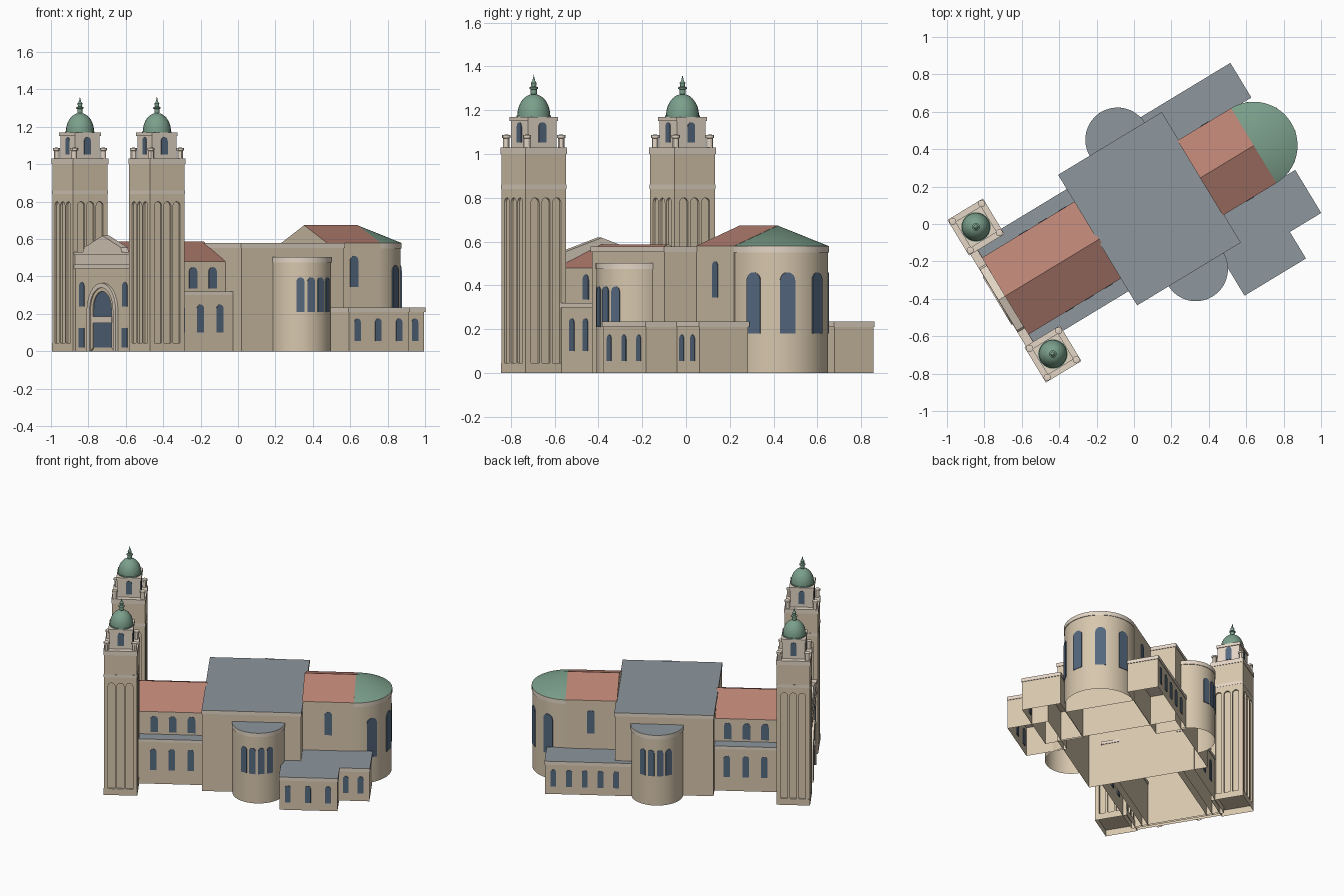
import bpy, bmesh
from math import sin, cos, pi, radians
from mathutils import Matrix, Vector

if "Cube" in bpy.data.objects:
    bpy.data.objects.remove(bpy.data.objects["Cube"])

# Church axis is turned about 31 degrees; local x = towards apse, local y = left side
WORLD = Matrix.Rotation(radians(31.2), 4, 'Z') @ Matrix.Translation((0, 0.027, 0))


def material(name, rgb):
    m = bpy.data.materials.new(name)
    m.diffuse_color = (*rgb, 1)
    m.use_nodes = True
    m.node_tree.nodes["Principled BSDF"].inputs["Base Color"].default_value = m.diffuse_color
    return m


WALL = material("stone", (0.68, 0.57, 0.42))
TRIM = material("trim_stone", (0.77, 0.67, 0.56))
RED = material("red_tile", (0.48, 0.22, 0.17))
GREY = material("grey_roof", (0.27, 0.31, 0.34))
GREEN = material("green_copper", (0.20, 0.35, 0.26))
GLASS = material("window_glass", (0.09, 0.14, 0.21))


def finish(name, bm, mat, top=None, smooth=False):
    """Colour upward faces, open the underside at ground level, place in the world."""
    bmesh.ops.recalc_face_normals(bm, faces=bm.faces)
    bm.normal_update()
    if top:
        for f in bm.faces:
            f.material_index = int(f.normal.z > 0.2)
    under = [f for f in bm.faces if f.normal.z < -0.9 and abs(f.calc_center_median().z) < 1e-4]
    bmesh.ops.delete(bm, geom=under, context='FACES')
    bm.transform(WORLD)
    me = bpy.data.meshes.new(name)
    bm.to_mesh(me)
    bm.free()
    me.materials.append(mat)
    if top:
        me.materials.append(top)
    if smooth:
        me.shade_smooth()
        me.set_sharp_from_angle(angle=radians(30))
    ob = bpy.data.objects.new(name, me)
    bpy.context.collection.objects.link(ob)
    return ob


def prism(name, pts, depth, mat, frame=Matrix(), top=None, smooth=False):
    bm = bmesh.new()
    face = bm.faces.new([bm.verts.new((x, y, 0)) for x, y in pts])
    ext = bmesh.ops.extrude_face_region(bm, geom=[face])['geom']
    bmesh.ops.translate(bm, vec=(0, 0, depth), verts=[v for v in ext if isinstance(v, bmesh.types.BMVert)])
    bm.transform(frame)
    return finish(name, bm, mat, top, smooth)


def box(name, x0, x1, y0, y1, z0, z1, mat=WALL, top=None):
    pts = [(x0, y0), (x1, y0), (x1, y1), (x0, y1)]
    return prism(name, pts, z1 - z0, mat, Matrix.Translation((0, 0, z0)), top)


def block(name, x0, x1, y0, y1, h, band=0.025):
    """Flat-roofed volume with a cornice."""
    e = 0.004
    box(name, x0, x1, y0, y1, 0, h - band)
    box(name + "_cornice", x0 - e, x1 + e, y0 - e, y1 + e, h - band, h, TRIM, GREY)


def square(name, cx, cy, half, z0, z1, mat=WALL):
    return box(name, cx - half, cx + half, cy - half, cy + half, z0, z1, mat)


def facing(deg, x, y):
    """Frame on a wall: local x sideways, y up, z outwards."""
    a = radians(deg)
    return Matrix(((-sin(a), 0, cos(a), x), (cos(a), 0, sin(a), y), (0, 1, 0, 0), (0, 0, 0, 1)))


def arch(c, w, z0, z1, n=10):
    """Round-arched outline, from bottom left over the top to bottom right."""
    r = w / 2
    arc = [(c - r * cos(pi * i / n), z1 - r + r * sin(pi * i / n)) for i in range(n + 1)]
    return [(c - r, z0)] + arc + [(c + r, z0)]


def window(name, deg, x, y, w, z0, z1):
    frame = facing(deg, x, y) @ Matrix.Translation((0, 0, -0.006))
    prism(name, arch(0, w, z0, z1), 0.009, GLASS, frame)


def round_bay(name, cx, cy, deg, r, z0, z1, mat, top=None):
    n = 32
    pts = [(cx + r * cos(radians(deg - 90 + 180 * i / n)), cy + r * sin(radians(deg - 90 + 180 * i / n)))
           for i in range(n + 1)]
    prism(name, pts, z1 - z0, mat, Matrix.Translation((0, 0, z0)), top, True)


def lathe(name, profile, cx, cy, mat, steps=24):
    bm = bmesh.new()
    vs = [bm.verts.new((cx + r, cy, z)) for r, z in profile]
    es = [bm.edges.new(p) for p in zip(vs, vs[1:])]
    bmesh.ops.spin(bm, geom=vs + es, cent=(cx, cy, 0), axis=(0, 0, 1), angle=2 * pi, steps=steps)
    bmesh.ops.remove_doubles(bm, verts=bm.verts, dist=1e-5)
    return finish(name, bm, mat, smooth=True)


def gabled(name, x0, x1, half, eave, ridge):
    pts = [(-half, 0), (half, 0), (half, eave), (0, ridge), (-half, eave)]
    prism(name, pts, x1 - x0, WALL, facing(0, x0, 0), RED)


# Main volumes
block("crossing", -0.207, 0.433, -0.404, 0.404, 0.578)
gabled("nave", -0.80, -0.2, 0.24, 0.48, 0.588)
gabled("choir", 0.43, 0.765, 0.234, 0.58, 0.674)

# Apse with half-cone roof
round_bay("apse", 0.765, 0, 0, 0.23, 0, 0.55, WALL)
round_bay("apse_cornice", 0.765, 0, 0, 0.234, 0.55, 0.579, TRIM)
lathe("apse_roof", [(0.234, 0.579), (0, 0.673)], 0.765, 0, GREEN, 48)
for a in (-60, -20, 20, 60):
    window("apse_window", a, 0.765 + 0.23 * cos(radians(a)), 0.23 * sin(radians(a)), 0.07, 0.18, 0.46)

# Parts mirrored across the axis
for s in (-1, 1):
    side = 90 * s
    block("aisle", -0.80, -0.2, min(0.2 * s, 0.315 * s), max(0.2 * s, 0.315 * s), 0.32, 0.02)
    for x in (-0.53, -0.41, -0.288):
        window("clerestory_window", side, x, 0.24 * s, 0.05, 0.335, 0.45)
        window("aisle_window", side, x, 0.315 * s, 0.043, 0.10, 0.25)
    window("choir_window", side, 0.60, 0.234 * s, 0.05, 0.345, 0.51)
    # Round side chapel
    cy = 0.404 * s
    round_bay("side_chapel", 0.158, cy, side, 0.168, 0, 0.475, WALL)
    round_bay("side_chapel_cornice", 0.158, cy, side, 0.172, 0.475, 0.503, TRIM, GREY)
    for d in (-30, -10, 10, 30):
        a = radians(side + d)
        window("chapel_window", side + d, 0.158 + 0.168 * cos(a), cy + 0.168 * sin(a), 0.042, 0.21, 0.395)

# Low sacristies: stepped on the right, straight on the left
block("right_sacristy_outer", 0.311, 0.687, -0.657, -0.38, 0.235)
block("right_sacristy_inner", 0.42, 0.883, -0.491, -0.23, 0.2345)
block("left_sacristy", 0.311, 0.883, 0.23, 0.439, 0.235)
for x in (0.365, 0.495, 0.625):
    window("sacristy_window", -90, x, -0.657, 0.038, 0.055, 0.175)
for x in (0.73, 0.825):
    window("sacristy_window", -90, x, -0.491, 0.038, 0.055, 0.175)
for i in range(5):
    window("sacristy_window", 90, 0.422 + 0.102 * i, 0.439, 0.038, 0.055, 0.175)

# Entrance front with parapet and pediment
box("facade", -0.825, -0.785, -0.29, 0.29, 0, 0.44)
box("facade_cornice", -0.833, -0.785, -0.29, 0.29, 0.44, 0.465, TRIM)
box("facade_parapet", -0.828, -0.79, -0.29, 0.29, 0.465, 0.515, TRIM)
box("parapet_coping", -0.833, -0.787, -0.29, 0.29, 0.515, 0.53, TRIM)
prism("pediment", [(-0.2, 0.53), (0.2, 0.53), (0.19, 0.555), (0, 0.618), (-0.19, 0.555)], 0.043,
      TRIM, facing(0, -0.831, 0))
west = facing(180, -0.825, 0)
prism("portal_surround", arch(0, 0.30, 0, 0.365, 20) + arch(0, 0.24, 0, 0.34, 20)[::-1], 0.014, TRIM, west)
prism("portal_inner_arch", arch(0, 0.24, 0, 0.34, 20) + arch(0, 0.19, 0.02, 0.32, 20)[::-1], 0.008, WALL, west)
prism("portal_glazing", arch(0, 0.195, 0.02, 0.322, 20), 0.003, GLASS, west)
box("portal_lintel", -0.835, -0.82, -0.1, 0.1, 0.15, 0.185, TRIM)
for s in (-1, 1):
    window("facade_window", 180, -0.825, 0.222 * s, 0.052, 0.24, 0.37)
    box("side_door", -0.828, -0.82, 0.222 * s - 0.028, 0.222 * s + 0.028, 0.02, 0.125, GLASS)

# Twin towers
DOME = [(0.079, 1.168), (0.079, 1.176)]
DOME += [(0.075 * cos(radians(t)), 1.176 + 0.098 * sin(radians(t))) for t in range(0, 82, 9)]
DOME += [(0.014, 1.275), (0.014, 1.295), (0.02, 1.298), (0.02, 1.304), (0.011, 1.309),
         (0.013, 1.325), (0.006, 1.335), (0, 1.362)]
POST = [(0, 1.03), (0.015, 1.03), (0.015, 1.072), (0.019, 1.074), (0.019, 1.086), (0, 1.09)]
comb = [(-0.1075, 0.045)]
for c in (-0.058, 0, 0.058):
    comb += arch(c, 0.044, 0.045, 0.80)
comb += [(0.1075, 0.045), (0.1075, 1.0), (-0.1075, 1.0)]
for s in (-1, 1):
    cx, cy = -0.731, 0.397 * s
    square("tower_plinth", cx, cy, 0.109, 0, 0.045)
    square("tower_core", cx, cy, 0.097, 0.045, 1.0)
    square("tower_band", cx, cy, 0.109, 0.84, 0.86, TRIM)
    square("tower_cornice", cx, cy, 0.111, 1.0, 1.03, TRIM)
    square("belfry", cx, cy, 0.076, 1.03, 1.15, TRIM)
    square("belfry_cornice", cx, cy, 0.081, 1.15, 1.17, TRIM)
    for k in range(4):
        a = radians(90 * k)
        dx, dy = cos(a), sin(a)
        # Fluted face, belfry opening and corner post on each side
        prism("tower_fluted_face", comb, 0.011, WALL, facing(90 * k, cx + 0.097 * dx, cy + 0.097 * dy))
        window("belfry_window", 90 * k, cx + 0.076 * dx, cy + 0.076 * dy, 0.04, 1.052, 1.145)
        lathe("corner_post", POST, cx + 0.091 * (dx - dy), cy + 0.091 * (dx + dy), TRIM, 12)
    lathe("tower_dome", DOME, cx, cy, GREEN)
